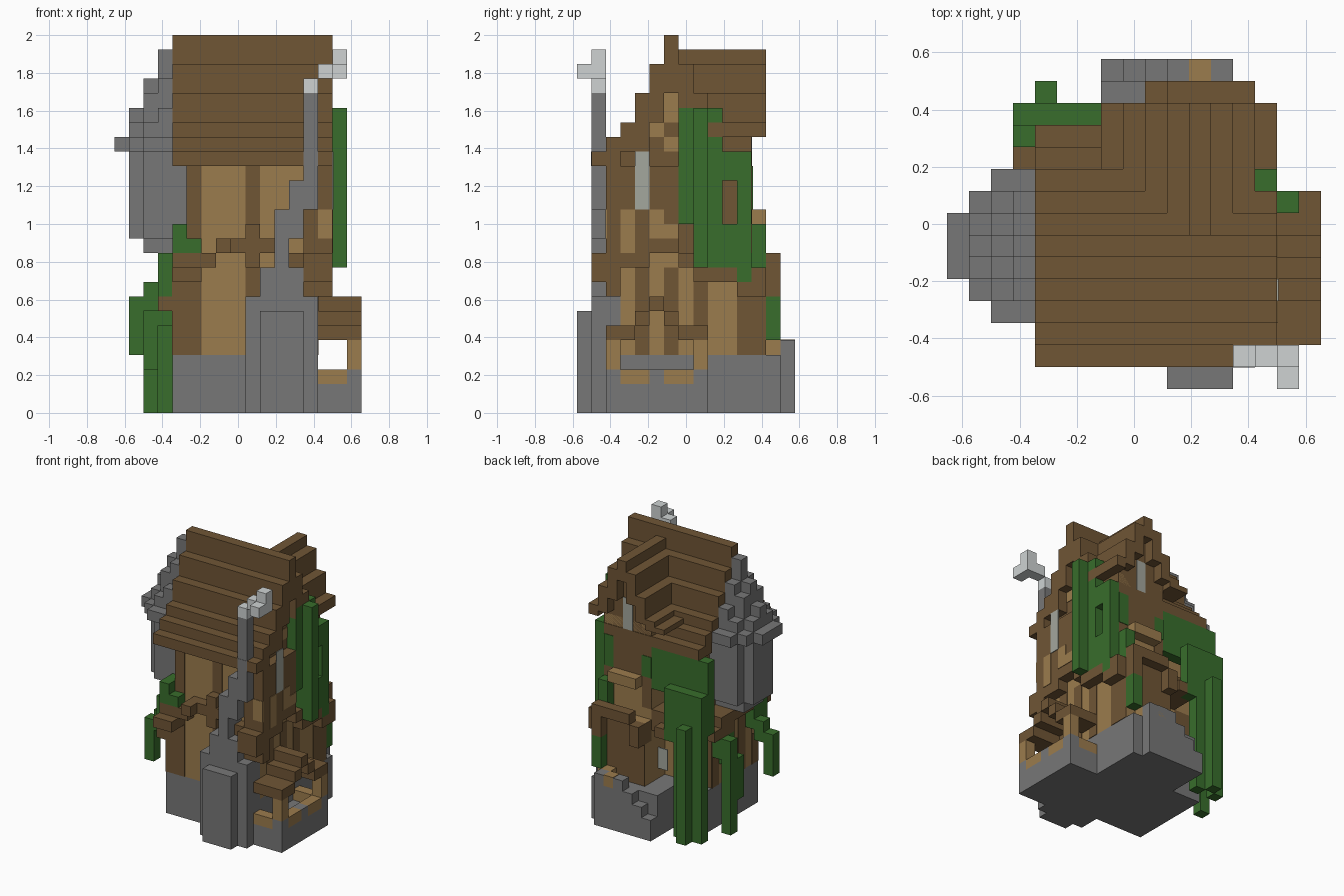
import bpy
import bmesh
from mathutils import Matrix, Vector

cube = bpy.data.objects.get("Cube")
if cube:
    bpy.data.objects.remove(cube, do_unlink=True)

UNIT = 2 / 26                      # size of one building block
ORIGIN = Vector((8.5, 7.5, 0))     # grid point that lands on the world origin


def material(name, *rgb):
    mat = bpy.data.materials.new(name)
    mat.use_nodes = True
    color = (*rgb, 1)
    mat.diffuse_color = color
    mat.node_tree.nodes["Principled BSDF"].inputs["Base Color"].default_value = color
    return mat


timber = material("brown timber", .162, .092, .036)
plaster = material("tan plaster", .33, .2, .075)
stone = material("grey stone", .185, .185, .185)
leaf = material("green ivy", .04, .155, .025)
smoke_white = material("pale smoke", .62, .65, .65)
glass = material("window glass", .37, .385, .34)


def part(name, mat, *boxes):
    """Each box is (x from, x to), (y from, y to), (z from, z to) in blocks."""
    bm = bmesh.new()
    for spans in boxes:
        low = Vector([s[0] for s in spans])
        high = Vector([s[1] for s in spans])
        place = Matrix.Translation(((low + high) / 2 - ORIGIN) * UNIT)
        size = Matrix.Diagonal((*((high - low) * UNIT), 1))
        bmesh.ops.create_cube(bm, size=1, matrix=place @ size)
    mesh = bpy.data.meshes.new(name)
    bm.to_mesh(mesh)
    bm.free()
    mesh.materials.append(mat)
    obj = bpy.data.objects.new(name, mesh)
    bpy.context.collection.objects.link(obj)


def column(x, y, bottom, top):
    return (x, x + 1), (y, y + 1), (bottom, top)


SKIN = .05                         # thickness of flat trim


def front_plate(x0, x1, z0, z1, y=3):
    return (x0, x1), (y - SKIN, y + SKIN), (z0, z1)


def back_plate(x0, x1, z0, z1, y=12):
    return front_plate(x0, x1, z0, z1, y)


def side_plate(y0, y1, z0, z1, x=14):
    return (x - SKIN, x + SKIN), (y0, y1), (z0, z1)


# Stone footing, side terrace and back stairs
part("footing", stone, ((4, 14), (3, 11), (0, 4)), ((7, 14), (10, 14), (0, 4)))
part("side_terrace", stone, ((14, 17), (2, 9), (0, 2)), ((16, 17), (2, 3), (2, 3)),
     ((16, 17), (5, 6), (2, 3)), ((16, 17), (8, 9), (2, 3)))
part("back_terrace", stone, ((10, 13), (14, 15), (0, 5)), ((10, 13), (13, 14), (0, 4)))
part("back_stairs", stone, *[((7 + n, 8 + n), (13, 15), (0, 2 + n)) for n in range(3)])
part("stair_posts", plaster, ((11, 12), (14, 15), (4, 5 + SKIN)), column(12, 13, 4, 5))
part("terrace_rail", plaster, ((14, 16), (2, 3), (2, 3)), ((14, 16), (8, 9), (2, 3)),
     ((16, 17), (3, 5), (2, 3)), ((16, 17), (6, 8), (2, 3)))

# Plastered walls
part("lower_walls", plaster, ((4, 14), (3, 10), (4, 11)), ((9, 14), (9, 13), (4, 10)))
part("upper_walls", plaster, ((5, 14), (3, 10), (10, 18)), ((9, 14), (9, 12), (10, 19)))
part("main_gable_wall", plaster,
     *[((5, 14), (3.5 + n, 9.5 - n), (17, 18.5 + 2 * n)) for n in range(3)])
part("back_gable_wall", timber,
     *[((9 + n, 14 - n), (8, 12), (18, 20 + 2 * n)) for n in range(3)])

# Timber framing
part("front_posts", timber, front_plate(4, 6, 4, 9), front_plate(5, 6, 9, 17),
     front_plate(9, 10, 4, 17), front_plate(13, 14, 8, 17))
part("side_posts", timber, *[side_plate(y, y + 1, 4, 10) for y in (4, 6, 8, 11, 12)],
     side_plate(7, 12, 10, 19), side_plate(3, 10, 17, 20))
part("back_posts", timber, back_plate(9, 13, 4, 10, 13),
     back_plate(9, 14, 14, 18), back_plate(9, 10, 11, 14), back_plate(13, 14, 11, 14),
     back_plate(4, 6, 4, 9, 10), back_plate(7, 8, 4, 17, 10))
part("left_posts", timber, *[side_plate(y, y + 1, 4, 10, 4) for y in (3, 5, 7, 9)],
     side_plate(3, 4, 10, 17, 5), side_plate(9, 10, 10, 17, 5))

# Projecting floor beams, stepping up to the middle of each wall
part("front_beam", timber, ((4, 6), (1, 3), (9, 10)), ((4, 7), (2, 3), (10, 11)),
     ((7, 11), (2, 3), (11, 12)), ((7, 8), (1, 2), (11, 12)), ((9, 10), (2, 3), (10, 13)),
     ((3, 4), (3, 4), (7, 8)))
part("side_beam", timber, ((13, 15), (1, 3), (9, 11)), ((13, 15), (2, 3), (8, 9)),
     ((12, 13), (2, 3), (10, 11)), ((14, 15), (3, 5), (10, 11)), ((14, 15), (5, 7), (11, 12)),
     ((14, 15), (7, 8), (10, 11)), ((14, 15), (8, 11), (9, 10)), ((14, 15), (11, 13), (8, 9)),
     ((14, 15), (12, 13), (9, 10)))
part("back_beam", timber, ((9, 10), (12, 14), (8, 10)), ((13, 14), (12, 14), (8, 10)),
     ((10, 13), (13, 14), (10, 11)), ((13, 14), (13, 14), (10, 11)),
     ((6, 9), (10, 12), (9, 11)), ((7, 8), (12, 13), (9, 10)))
part("left_beam", timber, ((3, 4), (8, 11), (9, 10)), ((3, 5), (5, 10), (10, 11)))
part("back_flower_box", plaster, ((10, 13), (12, 13), (13, 14)))

# Side bay with its window
part("side_bay", timber, ((13.5, 15), (3, 7), (11, 17)), ((13, 15), (2, 3), (11, 18)))
part("side_bay_panels", plaster, side_plate(3, 4, 11, 14, 15), side_plate(5, 6, 12, 14, 15),
     side_plate(6, 7, 12, 13, 15), front_plate(14, 15, 12, 14, 2))
part("side_window", glass, side_plate(4, 5, 14, 18, 15 + SKIN / 3))
part("back_window", glass, back_plate(11, 12, 18, 21))
part("lower_back_window", glass, back_plate(8, 9, 5, 7, 11))

# Stepped main roof, ridge along x
TOPS = (26, 24, 22, 20, 19, 18)
UNDERS = (22, 20, 18, 18, 17, 17)
rows = []
for step, (top, under) in enumerate(zip(TOPS, UNDERS)):
    rows.append(((4, 15), (6 - step, 7 - step), (under, top)))
    right_end = 15 if step < 4 else 9
    rows.append(((4, right_end), (6 + step, 7 + step), (under, top)))
part("main_roof", timber, *rows)
panel_x = 14 + SKIN
part("gable_panels", plaster, side_plate(6, 7, 20, 22, panel_x),
     side_plate(5, 6, 19, 20, panel_x), side_plate(6, 7, 18, 19, panel_x))

# Stepped back roof, ridge along y
rows = []
for step, (top, under) in enumerate(((25, 23), (24, 21), (22, 19.5), (20, 19))):
    for x in {11 - step, 11 + step}:
        rows.append(((x, x + 1), (9 if step == 3 else 7, 13), (under, top)))
rows.append(((7, 8), (10, 13), (19, 19.5)))
part("back_roof", timber, *rows)


# Round stone turret with a stepped cone that leans on the gable
def disc(width, bottom, top, core=3, x_end=7):
    boxes = []
    for cut in range(0, max(width - core + 1, 1), 2):
        a, b = (width - cut) / 2, min(width, core + cut) / 2
        boxes.append(((3.5 - a, min(3.5 + a, x_end)), (6.5 - b, 6.5 + b), (bottom, top)))
    return boxes


part("turret", stone, *disc(3, 11, 12), *disc(5, 12, 18))
part("turret_roof", stone, *disc(7, 18, 19), *disc(5, 19, 20, x_end=4),
     *disc(5, 20, 21, 1, 4), *disc(3, 21, 22, x_end=4), *disc(3, 22, 23, 1, 4),
     *disc(1, 23, 25, 1))

# Leaning chimney and its smoke
part("chimney_foot", stone, ((10, 13), (0, 1), (0, 7)), ((9, 14), (1, 3), (0, 8)))
part("chimney", stone, ((10, 13), (1, 3), (8, 10)), ((11, 12), (1, 3), (10, 14)),
     ((12, 13), (1, 3), (12, 16)), ((13, 14), (1, 2), (14, 17)), column(13, 1, 18, 22),
     ((13, 14), (1 - SKIN / 2, 2), (17, 18)))
part("smoke", smoke_white, column(13, 1, 22, 23), column(14, 1, 23, 24),
     column(15, 1, 23, 25), column(15, 0, 23, 24))

# Side porch with a stepped roof
part("porch_roof", timber, ((14, 17), (5, 6), (7, 8)),
     *[((14, 17), (y, y + 1), (6, 7)) for y in (4, 6)],
     *[((14, 17), (y, y + 2), (5, 6)) for y in (2, 7)])
part("porch_posts", plaster, column(16, 2, 3, 5), column(16, 8, 3, 5))

# Ivy
part("side_ivy", leaf, column(14, 7, 13, 21), column(15, 8, 10, 21), column(14, 9, 10, 19),
     column(14, 9, 20, 21), column(14, 8, 10, 19), column(14, 10, 10, 13),
     column(14, 10, 16, 18), column(14, 11, 9, 18), column(13, 12, 10, 13),
     column(13, 13, 5, 8))
ivy_y = 12 + SKIN
part("wall_ivy", leaf, back_plate(13, 14, 14, 17, ivy_y), back_plate(9, 10, 14, 16, ivy_y))
part("back_ivy", leaf, ((3, 7), (12, 13), (9, 14)), ((4, 9), (11, 12), (13, 17)),
     column(4, 13, 0, 11), column(3, 12, 0, 9), column(5, 12, 0, 9), column(3, 11, 10, 17))
part("left_ivy", leaf, column(2, 9, 0, 9), column(3, 9, 7, 9), column(2, 8, 3, 7),
     column(3, 8, 6, 9), column(1, 4, 4, 8), column(2, 4, 7, 9), column(3, 4, 8, 11),
     column(3, 3, 8, 11), ((4, 6), (2, 3), (11, 12)), ((4, 5), (2, 4), (12, 13)))
